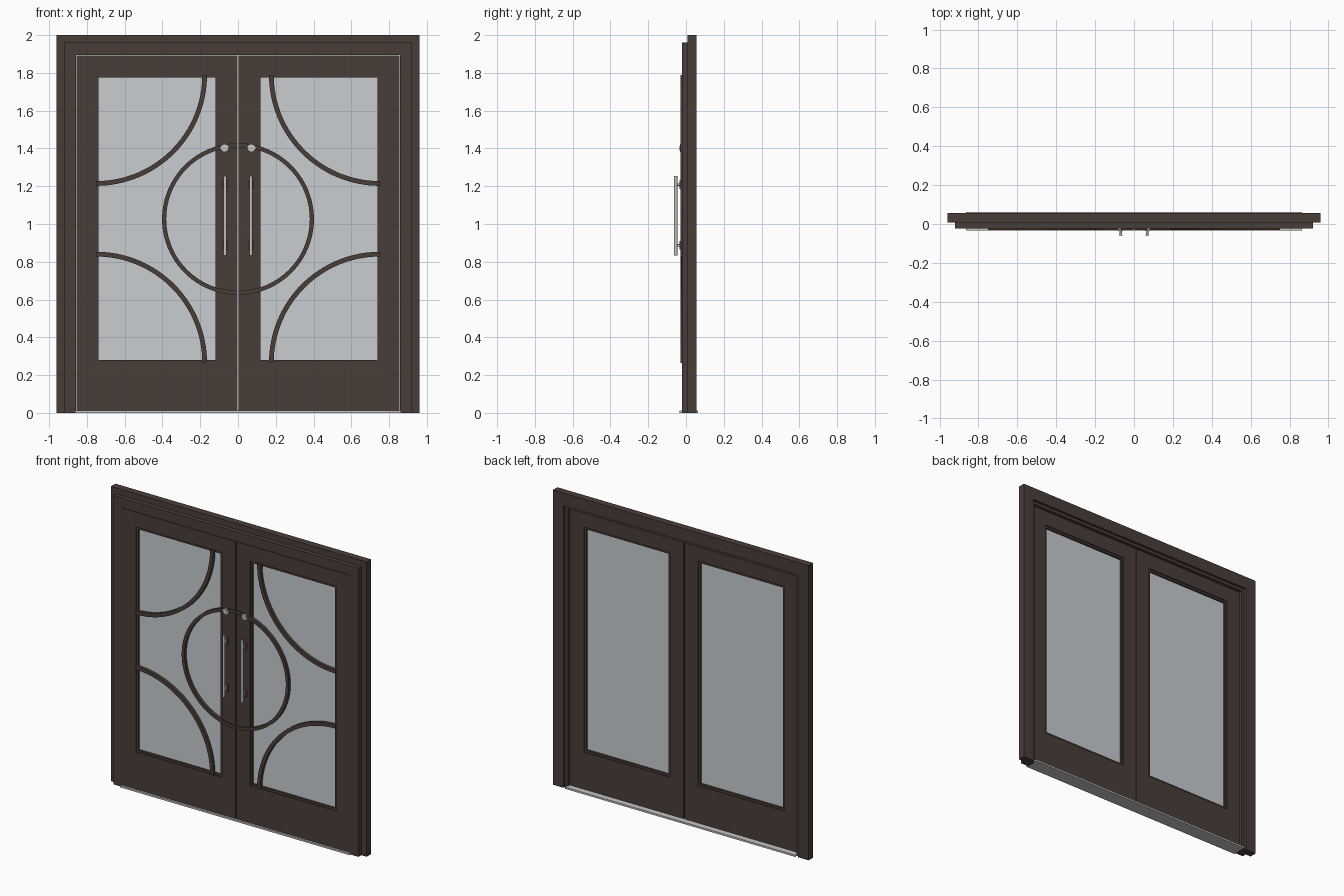
import bpy, bmesh
from math import cos, sin, pi, radians
from mathutils import Matrix

cube = bpy.data.objects.get("Cube")
if cube:
    bpy.data.objects.remove(cube, do_unlink=True)


def material(name, r, g, b):
    m = bpy.data.materials.new(name)
    m.use_nodes = True
    m.diffuse_color = (r, g, b, 1)
    for node in m.node_tree.nodes:
        if node.type == 'BSDF_PRINCIPLED':
            node.inputs["Base Color"].default_value = (r, g, b, 1)
    return m


WOOD = material("dark brown wood", 0.068, 0.047, 0.039)
GLASS = material("pale grey glass", 0.58, 0.61, 0.63)
METAL = material("brushed metal", 0.56, 0.56, 0.56)
DARK = material("dark metal", 0.12, 0.12, 0.12)


def finish(bm, name, mat, smooth=False):
    bmesh.ops.recalc_face_normals(bm, faces=bm.faces)
    mesh = bpy.data.meshes.new(name)
    bm.to_mesh(mesh)
    bm.free()
    mesh.materials.append(mat)
    ob = bpy.data.objects.new(name, mesh)
    bpy.context.collection.objects.link(ob)
    if smooth:
        bpy.ops.object.select_all(action='DESELECT')
        ob.select_set(True)
        bpy.context.view_layer.objects.active = ob
        bpy.ops.object.shade_smooth_by_angle(angle=radians(35))
    return ob


def box(name, x, y, z, mat):
    """Box from (low, high) ranges."""
    bm = bmesh.new()
    size = [abs(r[1] - r[0]) for r in (x, y, z)]
    mid = [sum(r) / 2 for r in (x, y, z)]
    bmesh.ops.create_cube(bm, size=1, matrix=Matrix.Translation(mid) @ Matrix.Diagonal((*size, 1)))
    return finish(bm, name, mat)


def extrude(name, outline, y, mat, smooth=False):
    """Extrude an (x, z) outline through the depth range y."""
    bm = bmesh.new()
    face = bm.faces.new([bm.verts.new((px, y[0], pz)) for px, pz in outline])
    new = bmesh.ops.extrude_face_region(bm, geom=[face])["geom"]
    verts = [v for v in new if isinstance(v, bmesh.types.BMVert)]
    bmesh.ops.translate(bm, verts=verts, vec=(0, y[1] - y[0], 0))
    return finish(bm, name, mat, smooth)


def portal(name, out_x, out_z, in_x, in_z, y):
    """Two jambs and a head in one piece."""
    right = [(in_x, 0), (out_x, 0), (out_x, out_z)]
    left = [(-out_x, out_z), (-out_x, 0), (-in_x, 0)]
    return extrude(name, right + left + [(-in_x, in_z), (in_x, in_z)], y, WOOD)


def arc(name, cx, cz, outer, inner, start, sweep, y, steps):
    """Flat curved moulding strip."""
    angles = [start + sweep * i / steps for i in range(steps + 1)]
    bm = bmesh.new()
    rows = [[bm.verts.new((cx + r * cos(a), d, cz + r * sin(a)))
             for r, d in ((outer, y[0]), (outer, y[1]), (inner, y[1]), (inner, y[0]))]
            for a in angles]
    for p, q in zip(rows, rows[1:]):
        for i in range(4):
            j = (i + 1) % 4
            bm.faces.new((p[i], p[j], q[j], q[i]))
    if sweep < 2 * pi - 0.01:
        bm.faces.new(rows[0])
        bm.faces.new(rows[-1])
    else:
        bmesh.ops.remove_doubles(bm, verts=bm.verts, dist=0.0001)
    return finish(bm, name, WOOD, True)


def rod(name, centre, radius, length, axis, mat, sides=24):
    bm = bmesh.new()
    turn = Matrix.Rotation(pi / 2, 4, 'X') if axis == 'Y' else Matrix()
    bmesh.ops.create_cone(bm, cap_ends=True, segments=sides, radius1=radius, radius2=radius,
                          depth=length, matrix=Matrix.Translation(centre) @ turn)
    return finish(bm, name, mat, True)


# Surrounding frame and sill
portal("outer_casing", 0.96, 2.0, 0.88, 1.915, (0.008, 0.056))
portal("inner_frame", 0.92, 1.96, 0.857, 1.895, (-0.022, 0.04))
box("sill", (-0.863, 0.863), (-0.034, 0.0625), (0, 0.012), METAL)

LEAF = (-0.021, 0.022)
BEAD = (-0.014, 0.015)
MOULD = (-0.030, -0.010)
LOW, HIGH = 0.265, 1.79
OUT, MID = 0.752, 0.106

for side, s in (("left", 1), ("right", -1)):
    def span(a, b):
        return sorted((s * a, s * b))

    # Door leaf
    box(side + "_outer_stile", span(OUT, 0.855), LEAF, (0.012, 1.892), WOOD)
    box(side + "_meeting_stile", span(0.003, MID), LEAF, (0.012, 1.892), WOOD)
    box(side + "_top_rail", span(MID, OUT), LEAF, (HIGH, 1.892), WOOD)
    box(side + "_bottom_rail", span(MID, OUT), LEAF, (0.012, LOW), WOOD)

    # Glass and its beads
    box(side + "_glass", span(MID, OUT), (-0.003, 0.003), (LOW, HIGH), GLASS)
    w = 0.014
    box(side + "_bead_outer", span(OUT - w, OUT), BEAD, (LOW, HIGH), WOOD)
    box(side + "_bead_inner", span(MID, MID + w), BEAD, (LOW, HIGH), WOOD)
    box(side + "_bead_top", span(MID + w, OUT - w), BEAD, (HIGH - w, HIGH), WOOD)
    box(side + "_bead_bottom", span(MID + w, OUT - w), BEAD, (LOW, LOW + w), WOOD)

    # Quarter-circle mouldings in the outer corners
    for level, z, v in (("upper", HIGH, -1), ("lower", LOW, 1)):
        start = pi / 2 if s > 0 else 0
        if v < 0:
            start = pi if s > 0 else 1.5 * pi
        arc(f"{side}_{level}_corner_moulding", s * OUT, z, 0.588, 0.563,
            start, pi / 2, MOULD, 32)

    # Half of the central ring
    gap = 0.007
    arc(side + "_ring_moulding", 0, 1.026, 0.402, 0.38,
        (-pi / 2 if s > 0 else pi / 2) + gap, pi - 2 * gap, MOULD, 48)

    # Pull handle with two mounts
    x = s * 0.068
    rod(side + "_handle_bar", (x, -0.0542, 1.044), 0.0083, 0.42, 'Z', METAL)
    for level, z in (("upper", 1.208), ("lower", 0.887)):
        box(f"{side}_{level}_handle_plate", (x - 0.013, x + 0.013), (-0.034, -0.02),
            (z - 0.023, z + 0.023), DARK)
        rod(f"{side}_{level}_handle_post", (x, -0.043, z), 0.006, 0.022, 'Y', METAL, 16)

    # Lock above the handle
    rod(side + "_lock_plate", (s * 0.071, -0.026, 1.402), 0.021, 0.012, 'Y', METAL)
    rod(side + "_lock_cylinder", (s * 0.071, -0.032, 1.402), 0.012, 0.006, 'Y', METAL)
